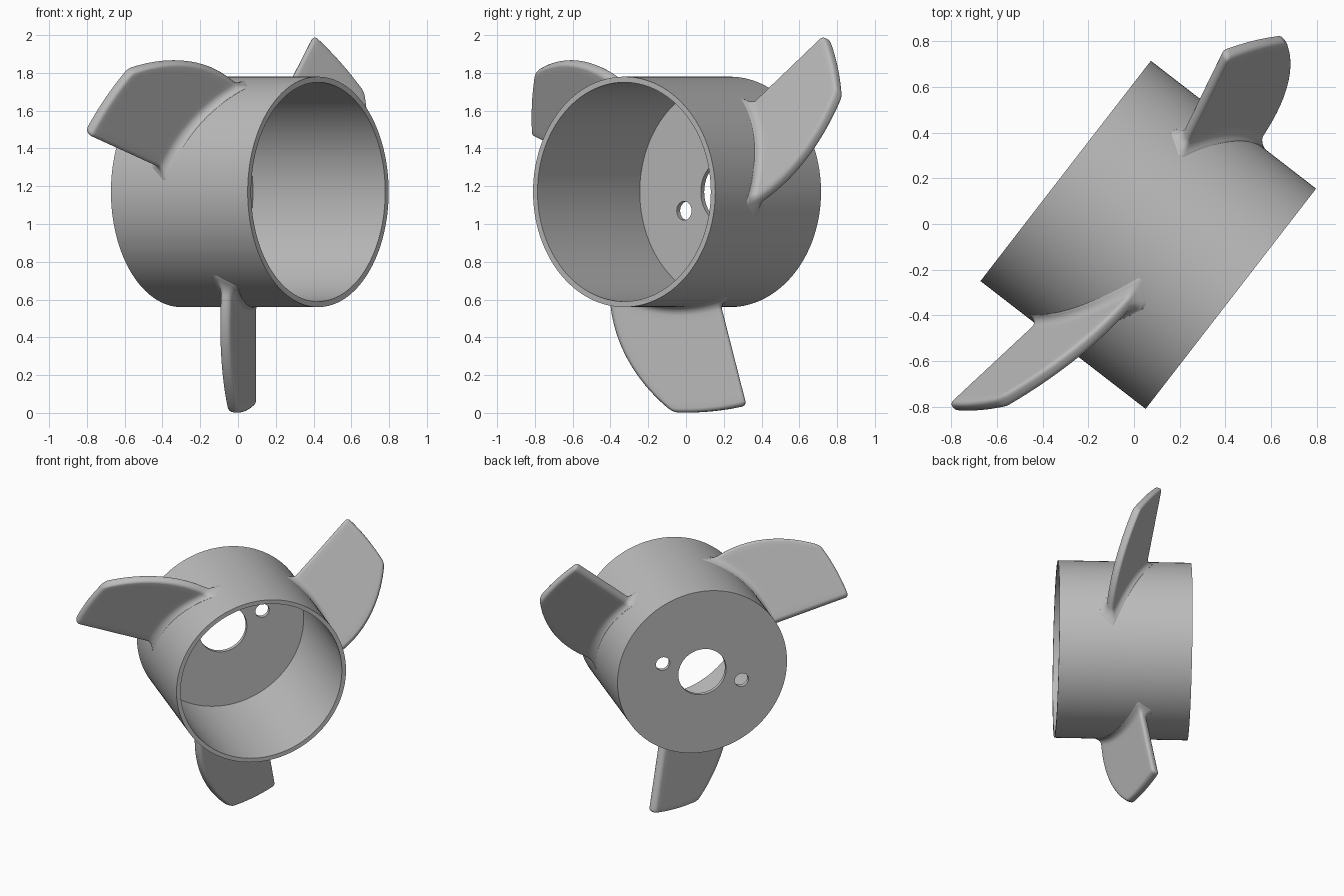
import bpy, bmesh, math
from mathutils import Matrix, Vector

if "Cube" in bpy.data.objects:
    bpy.data.objects.remove(bpy.data.objects["Cube"])

# Hub frame: horizontal axis pointing out of the open end
CENTRE = Vector((0.0625, -0.0475, 1.17))
AXIS = Vector((0.791, -0.612, 0)).normalized()
SIDE = Vector((-AXIS.y, AXIS.x, 0))
LENGTH, RADIUS, WALL, TIP = 0.915, 0.61, 0.03, 1.168

grey = bpy.data.materials.new("plain grey")
grey.use_nodes = True
grey.diffuse_color = (0.5, 0.5, 0.5, 1)
grey.node_tree.nodes["Principled BSDF"].inputs["Base Color"].default_value = (0.5, 0.5, 0.5, 1)


def cylinder(name, radius, start, end, side=0.0, up=0.0, segments=128):
    """Cylinder along the hub axis between two axial positions."""
    spot = CENTRE + AXIS * (start + end) / 2 + SIDE * side + Vector((0, 0, up))
    bpy.ops.mesh.primitive_cylinder_add(
        vertices=segments, radius=radius, depth=end - start, location=spot,
        rotation=AXIS.to_track_quat('Z', 'Y').to_euler())
    bpy.context.object.name = name
    return bpy.context.object


def finish(obj):
    obj.data.materials.clear()
    obj.data.materials.append(grey)
    bpy.ops.object.select_all(action='DESELECT')
    obj.select_set(True)
    bpy.context.view_layer.objects.active = obj
    bpy.ops.object.shade_smooth_by_angle(angle=math.radians(35))


# Cup-shaped hub with a shaft hole and two screw holes in its back plate
back = -LENGTH / 2
hub = cylinder("hub", RADIUS, back, -back)
cutters = [
    cylinder("bore_cutter", RADIUS - WALL, back + WALL, 1 - back),
    cylinder("shaft_cutter", 0.172, back - 0.1, back + 0.1, segments=64),
    cylinder("screw_cutter", 0.05, back - 0.1, back + 0.1, -0.283, -0.1, 32),
    cylinder("screw_cutter", 0.05, back - 0.1, back + 0.1, 0.283, 0.1, 32),
]
for cutter in cutters:
    cut = hub.modifiers.new("cut", 'BOOLEAN')
    cut.operation, cut.solver, cut.object = 'DIFFERENCE', 'EXACT', cutter
    bpy.context.view_layer.objects.active = hub
    bpy.ops.object.modifier_apply(modifier=cut.name)
    bpy.data.objects.remove(cutter)
finish(hub)


def blade_point(y, offset, radius):
    """Point of the slanted blade plate at a given distance from the axis."""
    z = 0.3
    for _ in range(8):
        x = -0.008 + 0.235 * y + 0.062 * z + offset
        across = (Vector((x, y, 0)) - Vector((CENTRE.x, CENTRE.y, 0))).dot(SIDE)
        z = CENTRE.z - math.sqrt(radius ** 2 - across ** 2)
    return Vector((x, y, z))


def blade_section(radius, grow):
    """Rounded section; grow flares it at the root and shrinks it at the tip."""
    t = max(0, (radius - RADIUS) / (TIP - RADIUS))
    lead = -0.405 + 0.335 * t ** 2.25 - grow
    trail = 0.18 + 0.14 * t + grow
    half = 0.03 + grow
    corner = min(0.024, half * 0.8)
    arc = [math.radians(a) for a in range(0, 91, 18)]
    ends = [(corner * (1 - math.cos(a)), half - corner + corner * math.sin(a)) for a in arc]
    span = trail - lead - 2 * corner
    outline = [(lead + d, w) for d, w in ends]
    outline += [(lead + corner + span * i / 14, half) for i in range(1, 14)]
    outline += [(trail - d, w) for d, w in reversed(ends)]
    return [[blade_point(y, s * w, radius) for y, w in outline] for s in (-1, 1)]


# Span stations: root fillet, body, rounded tip edge
FILLET, ROUND = 0.045, 0.022
stations = [(RADIUS - 0.012, FILLET)]
for i in range(1, 8):
    a = math.radians(90 * i / 7)
    stations.append((RADIUS + FILLET * (1 - math.cos(a)), FILLET * (1 - math.sin(a))))
first, last = RADIUS + FILLET, TIP - ROUND
stations += [(first + (last - first) * i / 18, 0) for i in range(1, 19)]
for i in range(1, 6):
    a = math.radians(18 * i)
    stations.append((last + ROUND * math.sin(a), -ROUND * (1 - math.cos(a))))


def make_blade(name, degrees):
    turn = (Matrix.Translation(CENTRE) @ Matrix.Rotation(math.radians(degrees), 4, AXIS)
            @ Matrix.Translation(-CENTRE))
    bm = bmesh.new()
    rows = [[[bm.verts.new(turn @ p) for p in line] for line in blade_section(*station)]
            for station in stations]
    loops = [low + high[::-1] for low, high in rows]
    for a, b in zip(loops, loops[1:]):
        for i in range(len(a)):
            j = (i + 1) % len(a)
            bm.faces.new((a[i], a[j], b[j], b[i]))
    for low, high in (rows[0], rows[-1]):
        for i in range(len(low) - 1):
            bm.faces.new((low[i], low[i + 1], high[i + 1], high[i]))
    bmesh.ops.recalc_face_normals(bm, faces=bm.faces)
    mesh = bpy.data.meshes.new(name)
    bm.to_mesh(mesh)
    bm.free()
    obj = bpy.data.objects.new(name, mesh)
    bpy.context.collection.objects.link(obj)
    finish(obj)


# Three blades spaced evenly around the hub
for name, degrees in (("lower_blade", 0), ("left_blade", 120), ("right_blade", 240)):
    make_blade(name, degrees)
